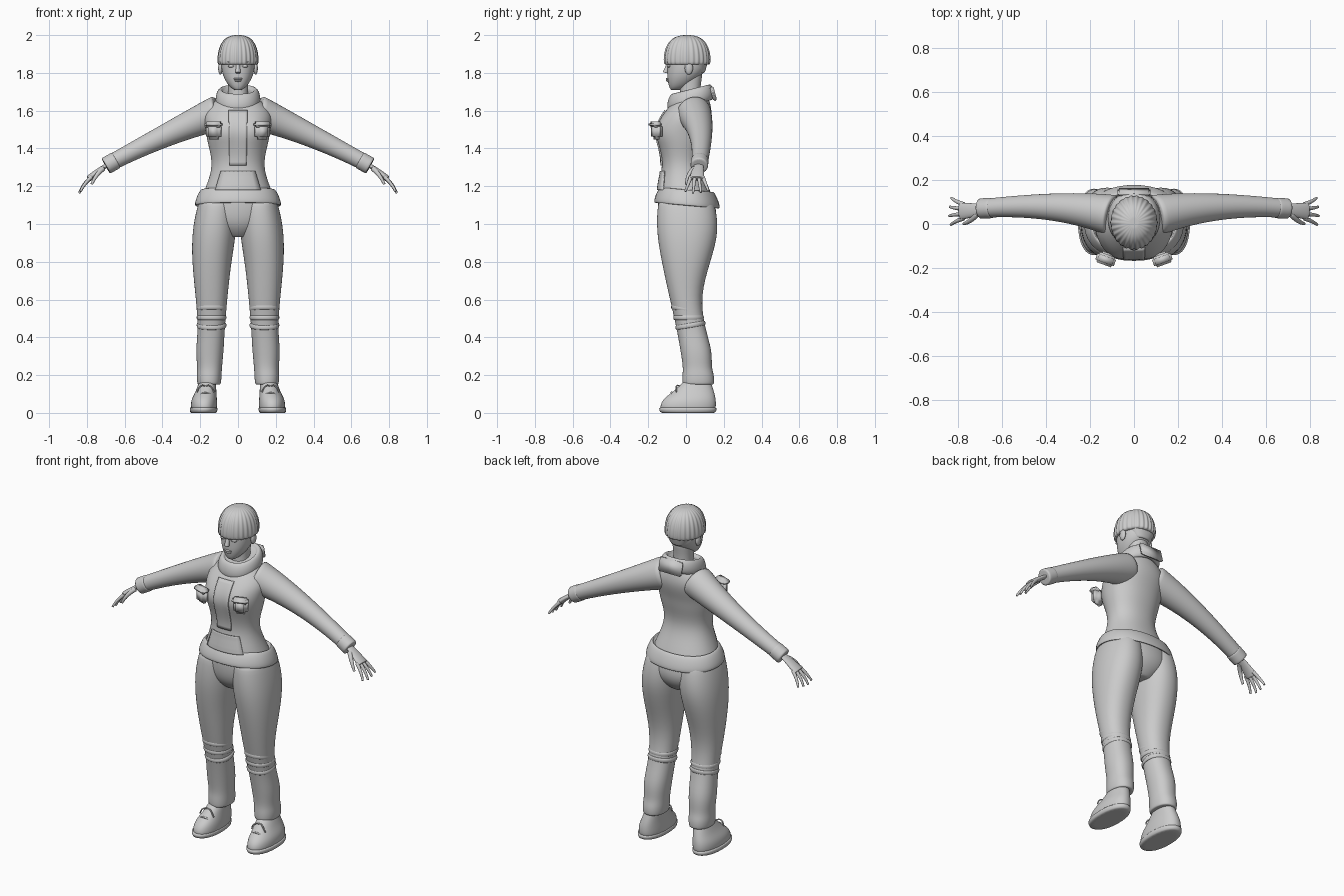
import bpy, bmesh, math
from mathutils import Vector, Matrix

cube = bpy.data.objects.get("Cube")
if cube:
    bpy.data.objects.remove(cube)

tone = (0.6, 0.6, 0.6, 1)
grey = bpy.data.materials.new("plain grey")
grey.use_nodes = True
grey.diffuse_color = tone
grey.node_tree.nodes["Principled BSDF"].inputs["Base Color"].default_value = tone


def finish(name, bm, smoothing=0):
    """Turn a bmesh into a smooth shaded object."""
    bmesh.ops.recalc_face_normals(bm, faces=bm.faces)
    mesh = bpy.data.meshes.new(name)
    bm.to_mesh(mesh)
    bm.free()
    mesh.materials.append(grey)
    for polygon in mesh.polygons:
        polygon.use_smooth = True
    part = bpy.data.objects.new(name, mesh)
    bpy.context.collection.objects.link(part)
    if smoothing:
        modifier = part.modifiers.new("Smooth", "SUBSURF")
        modifier.levels = modifier.render_levels = smoothing
    return part


def skin(name, rings, smoothing):
    """Bridge rings of points, with a tight inner ring at each end for crisp caps."""
    def shrunk(ring):
        middle = sum(ring, Vector()) / len(ring)
        return [middle.lerp(point, 0.9) for point in ring]

    bm = bmesh.new()
    rings = [shrunk(rings[0]), *rings, shrunk(rings[-1])]
    loops = [[bm.verts.new(point) for point in ring] for ring in rings]
    for lower, upper in zip(loops, loops[1:]):
        for i in range(len(lower)):
            bm.faces.new((lower[i - 1], lower[i], upper[i], upper[i - 1]))
    bm.faces.new(loops[0])
    bm.faces.new(loops[-1])
    return finish(name, bm, smoothing)


def oval(z, half, front, back, mid=0, tilt=0, count=24, power=2.2, ridge=0):
    """Horizontal rounded outline; ridge scallops it, tilt raises it towards the back."""
    ring = []
    for i in range(count):
        angle = math.tau * i / count
        across, along = math.cos(angle), math.sin(angle)
        swell = 1 + ridge * (across, 0, -1, 0)[i % 4] if i % 4 else 1 + ridge
        x = math.copysign(abs(across) ** (2 / power), across) * half * swell
        y = math.copysign(abs(along) ** (2 / power), along) * (back - front) / 2 * swell
        y += (front + back) / 2
        ring.append(Vector((mid + x, y, z + tilt * y)))
    return ring


def loft(name, *rings, smoothing=2):
    return skin(name, rings, smoothing)


def band(name, z, half, front, back, height, thick, flare=0, mid=0, tilt=0):
    """Rounded strip of cloth around an oval, flaring downwards."""
    rings = []
    for step in range(-4, 5):
        angle = step * math.pi / 5
        grow = thick * math.cos(angle) - flare * math.sin(angle)
        rings.append(oval(z + height * math.sin(angle), half + grow, front - grow, back + grow, mid, tilt))
    return skin(name, rings, 1)


def limb(name, side, start, bend, end, radius, tip, fall=1, flat=1, steps=8, count=12):
    """Tapering tube along a bent path, mirrored by side."""
    start, bend, end = (Vector((side * x, y, z)) for x, y, z in (start, bend, end))
    rings = []
    for i in range(steps + 1):
        t = i / steps
        point = start.lerp(bend, t).lerp(bend.lerp(end, t), t)
        forward = (bend - start).lerp(end - bend, t).normalized()
        reference = Vector((0, 0, 1)) if abs(forward.y) > 0.8 else Vector((0, 1, 0))
        wide = (reference - forward * reference.dot(forward)).normalized()
        deep = forward.cross(wide) * flat
        size = tip + (radius - tip) * (1 - t) ** fall
        angles = [math.tau * k / count for k in range(count)]
        rings.append([point + (wide * math.cos(a) + deep * math.sin(a)) * size for a in angles])
    return skin(name, rings, 1)


def ball(name, centre, size):
    bm = bmesh.new()
    matrix = Matrix.Translation(centre) @ Matrix.Diagonal((*size, 1))
    bmesh.ops.create_uvsphere(bm, u_segments=20, v_segments=12, radius=1, matrix=matrix)
    return finish(name, bm)


def block(name, centre, size, turn=0, lean=0):
    bm = bmesh.new()
    bmesh.ops.create_cube(bm, size=1, matrix=Matrix.Diagonal((*size, 1)))
    bmesh.ops.bevel(bm, geom=bm.edges[:], offset=min(size) / 3, segments=3, affect='EDGES')
    bm.transform(Matrix.Translation(centre) @ Matrix.Rotation(turn, 4, 'Z') @ Matrix.Rotation(lean, 4, 'X'))
    return finish(name, bm)


# Jacket body, with the chest pushed forward
jacket = loft(
    "jacket_body",
    oval(z=1.12, half=.2, front=-.15, back=.15), oval(z=1.2, half=.17, front=-.15, back=.12),
    oval(z=1.31, half=.13, front=-.12, back=.07), oval(z=1.42, half=.16, front=-.14, back=.1),
    oval(z=1.48, half=.17, front=-.15, back=.11), oval(z=1.54, half=.18, front=-.14, back=.13),
    oval(z=1.6, half=.18, front=-.11, back=.14), oval(z=1.67, half=.1, front=-.05, back=.12))
for vertex in jacket.data.vertices:
    if vertex.co.y < 0:
        away = Vector((abs(vertex.co.x) - .09, vertex.co.z - 1.49)).length / .07
        vertex.co.y -= .03 * math.exp(-away ** 2)

# Flared hem and folded collar
band("jacket_hem", z=1.14, half=.21, front=-.15, back=.16, height=.045, thick=.012, flare=.017, tilt=-.09)
band("collar", z=1.665, half=.1, front=-.08, back=.13, height=.045, thick=.02, flare=.006, tilt=.25)
block("collar_back_flap", centre=(0, .145, 1.69), size=(.15, .02, .08), lean=.25)


def panel(name, low, high, half_low, half_high):
    """Thin cloth strip wrapped on to the jacket front."""
    bm = bmesh.new()
    bmesh.ops.create_grid(bm, x_segments=8, y_segments=16, size=1)
    for vertex in bm.verts:
        rise = (vertex.co.y + 1) / 2
        half = half_low + (half_high - half_low) * rise
        vertex.co = Vector((vertex.co.x * half, -.4, low + (high - low) * rise))
    strip = finish(name, bm)
    wrap = strip.modifiers.new("Wrap", "SHRINKWRAP")
    wrap.target = jacket
    wrap.wrap_method = 'PROJECT'
    wrap.use_project_y = True
    wrap.offset = .004
    solid = strip.modifiers.new("Thick", "SOLIDIFY")
    solid.thickness = .008
    solid.offset = 0


panel("front_placket", low=1.31, high=1.6, half_low=.045, half_high=.05)
panel("waist_panel", low=1.18, high=1.28, half_low=.12, half_high=.09)

# Trouser seat joining the legs
loft("trouser_seat",
     oval(z=.93, half=.07, front=-.08, back=.1), oval(z=.98, half=.16, front=-.13, back=.15),
     oval(z=1.05, half=.2, front=-.15, back=.17), oval(z=1.15, half=.19, front=-.15, back=.14))

# Neck, head and face
loft("neck", oval(z=1.6, half=.06, front=-.04, back=.09), oval(z=1.7, half=.05, front=-.03, back=.07),
     oval(z=1.8, half=.06, front=-.04, back=.09))
loft("head",
     oval(z=1.71, half=.02, front=-.08, back=-.03), oval(z=1.725, half=.045, front=-.09, back=.01),
     oval(z=1.77, half=.075, front=-.1, back=.07), oval(z=1.82, half=.09, front=-.1, back=.11),
     oval(z=1.9, half=.09, front=-.1, back=.11), oval(z=1.97, half=.06, front=-.06, back=.07))
limb("nose", 1, start=(0, -.09, 1.86), bend=(0, -.1, 1.83), end=(0, -.108, 1.8), radius=.008, tip=.015)
ball("upper_lip", centre=(0, -.097, 1.769), size=(.024, .01, .005))
ball("lower_lip", centre=(0, -.096, 1.759), size=(.02, .01, .006))

# Bowl haircut with ridged locks running to the crown
dome = []
for step in range(-1, 8):
    angle = step * math.pi / 15
    spread = math.cos(angle) ** .7
    dome.append(oval(1.87 + .13 * math.sin(angle), .107 * spread, .006 - .123 * spread,
                     .006 + .123 * spread, count=104, power=2, ridge=.03))
loft("hair", *dome, smoothing=1)
loft("nape_hair", oval(z=1.8, half=.05, front=.03, back=.1), oval(z=1.87, half=.09, front=.01, back=.12))

for s, side in ((1, "left"), (-1, "right")):
    # Eye, brow and ear
    ball(side + "_eye", centre=(s * .036, -.09, 1.836), size=(.018, .011, .008))
    ball(side + "_eyebrow", centre=(s * .038, -.092, 1.858), size=(.024, .01, .004))
    ball(side + "_ear", centre=(s * .093, .015, 1.825), size=(.012, .022, .034))

    # Chest pocket with flap
    block(side + "_chest_pocket", centre=(s * .128, -.155, 1.49), size=(.08, .05, .085), turn=s * .35)
    block(side + "_pocket_flap", centre=(s * .129, -.162, 1.527), size=(.09, .05, .03), turn=s * .35)

    # Sleeve, cuff and hand
    limb(side + "_sleeve", s, start=(.1, .04, 1.59), bend=(.36, .1, 1.49), end=(.7, .07, 1.31),
         radius=.095, tip=.043, fall=1.5, steps=12, count=24)
    limb(side + "_cuff", s, start=(.645, .073, 1.338), bend=(.67, .072, 1.324), end=(.7, .07, 1.307),
         radius=.047, tip=.047, steps=3, count=24)
    limb(side + "_palm", s, start=(.68, .07, 1.32), bend=(.74, .062, 1.285), end=(.79, .058, 1.24),
         radius=.024, tip=.042, flat=.42)
    for k, finger in enumerate(("index", "middle", "ring", "little")):
        y = .026 + k * .021
        fan = (k - 1.5) * .01
        reach = 1 - .1 * abs(k - 1.3)
        limb(f"{side}_{finger}_finger", s, start=(.775, y, 1.25), bend=(.775 + .05 * reach, y + fan, 1.21),
             end=(.775 + .068 * reach, y + fan * 2, 1.25 - .09 * reach), radius=.011, tip=.006)
    limb(side + "_thumb", s, start=(.715, .045, 1.293), bend=(.75, .005, 1.265), end=(.775, .002, 1.21),
         radius=.015, tip=.007)

    # Trouser leg with folds at the knee and a gathered ankle
    loft(side + "_trouser_leg",
         oval(z=1.12, half=.1, front=-.15, back=.15, mid=s * .11),
         oval(z=.97, half=.12, front=-.16, back=.18, mid=s * .125),
         oval(z=.8, half=.105, front=-.13, back=.13, mid=s * .14),
         oval(z=.62, half=.085, front=-.09, back=.075, mid=s * .14),
         oval(z=.45, half=.07, front=-.05, back=.1, mid=s * .14),
         oval(z=.33, half=.075, front=-.03, back=.14, mid=s * .15),
         oval(z=.24, half=.065, front=-.015, back=.135, mid=s * .15),
         oval(z=.2, half=.067, front=-.02, back=.15, mid=s * .153),
         oval(z=.15, half=.063, front=-.02, back=.15, mid=s * .153))
    for fold in range(3):
        z = .46 + fold * .045
        band(side + "_knee_fold", z, half=.073, front=.07 - z * .26, back=.18 - z * .18,
             height=.014, thick=.007, mid=s * .14, tilt=.15 - fold * .15)

    # Shoe, sole and laces
    loft(side + "_shoe",
         oval(z=.02, half=.07, front=-.14, back=.16, mid=s * .18),
         oval(z=.07, half=.07, front=-.13, back=.16, mid=s * .18),
         oval(z=.11, half=.055, front=-.07, back=.15, mid=s * .17),
         oval(z=.17, half=.045, front=-.01, back=.13, mid=s * .16))
    loft(side + "_sole",
         oval(z=0, half=.072, front=-.14, back=.16, mid=s * .182),
         oval(z=.03, half=.076, front=-.147, back=.166, mid=s * .182), smoothing=1)
    for row in range(3):
        y, z = .026 * row - .078, .108 + .014 * row
        limb(side + "_lace", s, start=(.145, y + .01, z - .01), bend=(.173, y - .01, z + .01),
             end=(.2, y + .01, z - .01), radius=.005, tip=.005)
    for way in (-1, 1):
        limb(side + "_lace_bow", s, start=(.172, -.03, .14), bend=(.172 + way * .03, -.06, .16),
             end=(.172 + way * .045, -.05, .11), radius=.004, tip=.004)
